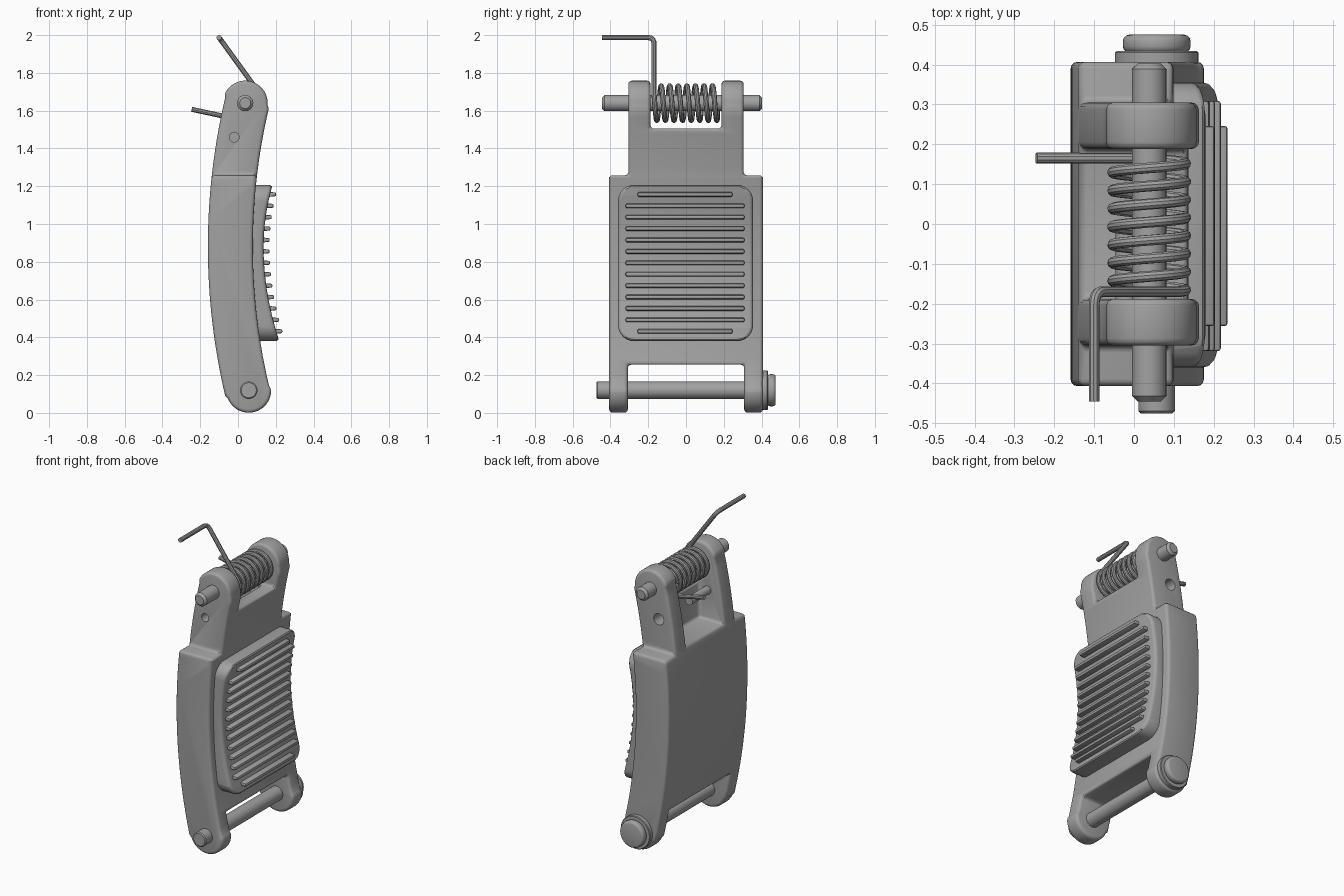
import bpy, bmesh
from math import sin, cos, pi, radians, atan2, hypot
from mathutils import Vector

if "Cube" in bpy.data.objects:
    bpy.data.objects.remove(bpy.data.objects["Cube"])

grey = bpy.data.materials.new("plain grey")
grey.use_nodes = True
COLOUR = (0.36, 0.36, 0.36, 1)
grey.diffuse_color = COLOUR
grey.node_tree.nodes["Principled BSDF"].inputs["Base Color"].default_value = COLOUR


def activate(ob):
    bpy.ops.object.select_all(action='DESELECT')
    ob.select_set(True)
    bpy.context.view_layer.objects.active = ob


def prism(name, pts, a, b, axis='y'):
    """Extrude a closed outline from a to b: (x, z) along y, or (y, z) along x."""
    place = (lambda p, d: (p[0], d, p[1])) if axis == 'y' else (lambda p, d: (d, p[0], p[1]))
    bm = bmesh.new()
    near = [bm.verts.new(place(p, a)) for p in pts]
    far = [bm.verts.new(place(p, b)) for p in pts]
    bm.faces.new(near)
    bm.faces.new(far[::-1])
    for i in range(len(pts)):
        j = (i + 1) % len(pts)
        bm.faces.new((near[j], near[i], far[i], far[j]))
    bmesh.ops.recalc_face_normals(bm, faces=bm.faces)
    mesh = bpy.data.meshes.new(name)
    bm.to_mesh(mesh)
    bm.free()
    ob = bpy.data.objects.new(name, mesh)
    bpy.context.collection.objects.link(ob)
    mesh.materials.append(grey)
    return ob


def arc(c, r, start, end, n):
    return [(c[0] + r * cos(start + (end - start) * i / n),
             c[1] + r * sin(start + (end - start) * i / n)) for i in range(n + 1)]


def circle(c, r, n=40):
    return arc(c, r, 0, 2 * pi, n)[:-1]


def box(y0, y1, z0, z1):
    return [(y0, z0), (y1, z0), (y1, z1), (y0, z1)]


def boolean(ob, cutter, operation='DIFFERENCE'):
    activate(ob)
    mod = ob.modifiers.new("cut", 'BOOLEAN')
    mod.operation, mod.object, mod.solver = operation, cutter, 'EXACT'
    bpy.ops.object.modifier_apply(modifier=mod.name)
    bpy.data.objects.remove(cutter)


def bevel(ob, width, segments=3, angle=35):
    activate(ob)
    mod = ob.modifiers.new("round", 'BEVEL')
    mod.width, mod.segments, mod.angle_limit = width, segments, radians(angle)
    mod.limit_method, mod.use_clamp_overlap = 'ANGLE', False
    bpy.ops.object.modifier_apply(modifier=mod.name)


def smooth(ob):
    activate(ob)
    bpy.ops.object.shade_smooth_by_angle(angle=radians(35))


LOW, TOP = (0.057, 0.12), (0.038, 1.64)     # pin centres
HALF = 0.119                                # half depth of the bowed body

# Bowed body: circular centre line offset both ways, with round ends
SAG = 0.088
chord = hypot(TOP[0] - LOW[0], TOP[1] - LOW[1])
R = chord ** 2 / (8 * SAG) + SAG / 2
mid = ((LOW[0] + TOP[0]) / 2 - SAG, (LOW[1] + TOP[1]) / 2)
centre = (mid[0] + R, mid[1])
a_low = atan2(LOW[1] - centre[1], LOW[0] - centre[0]) % (2 * pi)
a_top = atan2(TOP[1] - centre[1], TOP[0] - centre[0]) % (2 * pi)
outline = (arc(centre, R + HALF, a_top, a_low, 32)
           + arc(LOW, HALF, a_low, a_low + pi, 20)[1:-1]
           + arc(centre, R - HALF, a_low, a_top, 32)
           + arc(TOP, HALF, a_top - pi, a_top, 20)[1:-1])
body = prism("bowed_body", outline, -0.407, 0.407)

# Narrow upper arms, spring pocket and lower fork
for s in (-1, 1):
    boolean(body, prism("shoulder_cutter", box(s * 0.305, s * 0.6, 1.258, 2), -1, 1, 'x'))
pocket = [(-1, 1.27), (0.04, 1.27), (0.04, 1.505), (1, 1.505), (1, 2), (-1, 2)]
boolean(body, prism("pocket_cutter", pocket, -0.188, 0.188))
boolean(body, prism("fork_cutter", box(-0.308, 0.308, -0.5, 0.255), -1, 1, 'x'))
bevel(body, 0.018)

# Cross hole, wider on the back arm
for r, y0, y1 in ((0.026, -0.5, 0), (0.036, 0, 0.5)):
    boolean(body, prism("hole_cutter", circle((-0.02, 1.46), r, 24), y0, y1))
smooth(body)

# Foot pad: rounded rectangle trimmed to a hollow front
corner = 0.085
pad_outline = []
for i, (y, z) in enumerate(((0.27, 1.122), (-0.275, 1.122), (-0.275, 0.465), (0.27, 0.465))):
    pad_outline += arc((y, z), corner, i * pi / 2, (i + 1) * pi / 2, 8)


def pad_front(z):
    """Depth of the hollow pad face at a height."""
    t = z - 0.87
    return 0.135 + (0.33 if t < 0 else 0.42) * t * t + 0.01 * max(0, -t)


heights = [0.3 + i * 0.05 for i in range(21)]
pad = prism("grip_pad", pad_outline, 0, 0.5, 'x')
hollow = [(pad_front(z), z) for z in heights] + [(0.03, heights[-1]), (0.03, heights[0])]
boolean(pad, prism("pad_trim", hollow, -0.6, 0.6), 'INTERSECT')
bevel(pad, 0.02)
smooth(pad)

# Grip ribs
COUNT = 13
for i in range(COUNT):
    z = 0.432 + i * 0.0604
    x = pad_front(z)
    reach = 0.25 if i in (0, COUNT - 1) else 0.313
    shape = [(x - 0.02, z - 0.014), (x + 0.032, z - 0.01),
             (x + 0.032, z + 0.01), (x - 0.02, z + 0.014)]
    rib = prism("grip_rib", shape, -reach - 0.006, reach - 0.004)
    bevel(rib, 0.007, 2)
    smooth(rib)

# Pins and the headed end of the lower pin
for name, c, r, y0, y1, edge, seg in (
        ("upper_pin", TOP, 0.043, -0.445, 0.403, 0.014, 1),
        ("lower_pin", LOW, 0.046, -0.475, 0.45, 0.006, 1),
        ("pin_washer", LOW, 0.105, 0.4, 0.434, 0.004, 1),
        ("pin_head", LOW, 0.085, 0.43, 0.475, 0.016, 3)):
    part = prism(name, circle(c, r), y0, y1)
    bevel(part, edge, seg)
    smooth(part)

# Torsion spring with two tangent legs
COIL, WIRE = 0.0915, 0.0138
Y_BACK, Y_FRONT = 0.165, -0.17
start, turn = radians(257.6), radians(138.1 + 360 * 7)
path = [(-0.245, Y_BACK, 1.607)]
STEPS = 200
for i in range(STEPS + 1):
    f = i / STEPS
    a = start + turn * f
    path.append((TOP[0] + COIL * cos(a), Y_BACK + (Y_FRONT - Y_BACK) * f, TOP[1] + COIL * sin(a)))
elbow = Vector((-0.1, Y_FRONT, 1.987))
back_along = (Vector(path[-1]) - elbow).normalized() * 0.035
forward = Vector((0, -0.035, 0))
for i in range(7):
    t = i / 6
    path.append(elbow + back_along * (1 - t) ** 2 + forward * t ** 2)
path.append((elbow.x, -0.445, elbow.z))

curve = bpy.data.curves.new("torsion_spring", 'CURVE')
curve.dimensions = '3D'
curve.bevel_depth, curve.bevel_resolution, curve.use_fill_caps = WIRE, 3, True
spline = curve.splines.new('POLY')
spline.points.add(len(path) - 1)
for point, co in zip(spline.points, path):
    point.co = (*co, 1)
curve.materials.append(grey)
spring = bpy.data.objects.new("torsion_spring", curve)
bpy.context.collection.objects.link(spring)
activate(spring)
bpy.ops.object.convert(target='MESH')
smooth(bpy.context.object)
